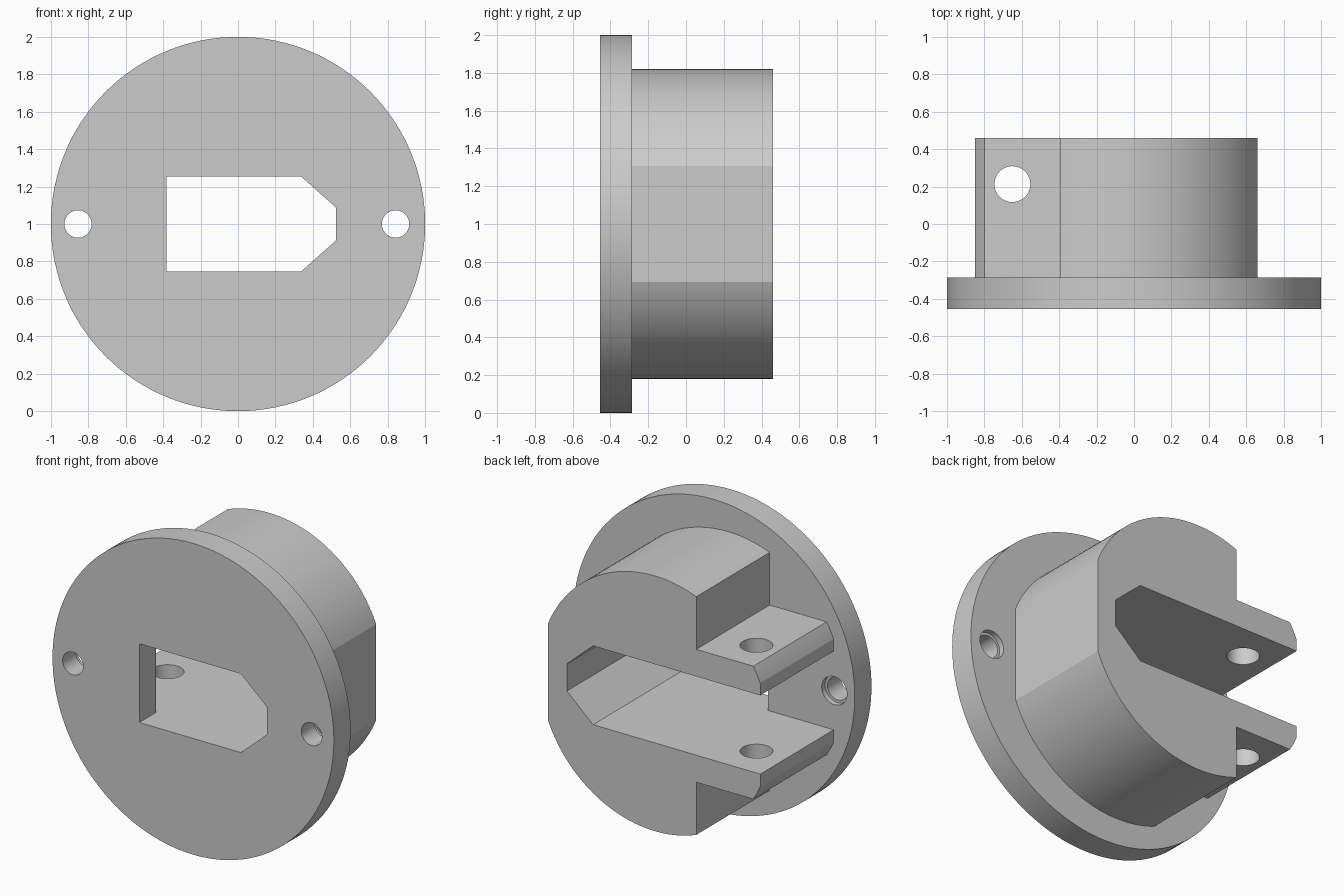
import bpy, bmesh
from math import sin, cos, pi, atan2, sqrt, radians
from mathutils import Matrix

if "Cube" in bpy.data.objects:
    bpy.data.objects.remove(bpy.data.objects["Cube"], do_unlink=True)

grey = bpy.data.materials.new("light grey")
grey.use_nodes = True
grey.diffuse_color = (0.6, 0.6, 0.6, 1)
grey.node_tree.nodes["Principled BSDF"].inputs["Base Color"].default_value = (0.6, 0.6, 0.6, 1)

MID = 1.0                                # height of the axis
FRONT, STEP, BACK = -0.455, -0.285, 0.46   # flange front, flange back, body back
BODY_R, BODY_X = 0.82, -0.10             # body circle, offset to one side


def prism(name, points, y0, y1):
    """Extrude an (x, height above axis) outline from y0 to y1."""
    bm = bmesh.new()
    face = bm.faces.new([bm.verts.new((x, y0, MID + h)) for x, h in points])
    new = bmesh.ops.extrude_face_region(bm, geom=[face])["geom"]
    moved = [v for v in new if isinstance(v, bmesh.types.BMVert)]
    bmesh.ops.translate(bm, verts=moved, vec=(0, y1 - y0, 0))
    bmesh.ops.recalc_face_normals(bm, faces=bm.faces)
    mesh = bpy.data.meshes.new(name)
    bm.to_mesh(mesh)
    bm.free()
    mesh.materials.append(grey)
    obj = bpy.data.objects.new(name, mesh)
    bpy.context.collection.objects.link(obj)
    return obj


def circle(x, r, n):
    return [(x + r * cos(2 * pi * i / n), r * sin(2 * pi * i / n)) for i in range(n)]


def body_height(x):
    return sqrt(BODY_R ** 2 - (x - BODY_X) ** 2)


def body_arc(xa, xb, n):
    """Points along the upper body circle from xa to xb."""
    a, b = (atan2(body_height(x), x - BODY_X) for x in (xa, xb))
    angles = [a + (b - a) * i / n for i in range(n + 1)]
    return [(BODY_X + BODY_R * cos(t), BODY_R * sin(t)) for t in angles]


def mirrored(upper):
    return upper + [(x, -h) for x, h in reversed(upper)]


def cut(obj, cutter):
    cutter.hide_render = True
    mod = obj.modifiers.new("cut", "BOOLEAN")
    mod.operation = "DIFFERENCE"
    mod.solver = "EXACT"
    mod.object = cutter
    bpy.ops.object.select_all(action="DESELECT")
    bpy.context.view_layer.objects.active = obj
    obj.select_set(True)
    bpy.ops.object.modifier_apply(modifier=mod.name)
    bpy.data.objects.remove(cutter, do_unlink=True)


# Slot outline with a pointed, blunt-tipped end
slot_end = [(0.525, 0.087), (0.338, 0.253)]

# Round flange with slot and two stepped screw holes
flange = prism("flange", circle(0, 1.0, 128), FRONT, STEP)
cut(flange, prism("slot_cutter", mirrored(slot_end + [(-0.383, 0.253)]), FRONT - 0.1, STEP + 0.1))
for x in (-0.855, 0.842):
    cut(flange, prism("screw_hole_cutter", circle(x, 0.073, 48), FRONT - 0.1, STEP + 0.1))
    cut(flange, prism("screw_recess_cutter", circle(x, 0.09, 48), STEP - 0.035, STEP + 0.1))

# Body with a side flat, an open slot and two projecting lugs
lug = body_height(-0.80)
upper = (slot_end + [(-0.85, 0.253)] + body_arc(-0.85, -0.80, 6)
         + [(-0.395, lug)] + body_arc(-0.395, 0.66, 40))
body = prism("body", mirrored(upper), STEP, BACK)

# Pin hole through both lugs
pin = prism("pin_hole_cutter", circle(0, 0.096, 48), -1, 1)
pin.data.transform(Matrix.Translation((-0.65, 0.213, MID))
                   @ Matrix.Rotation(pi / 2, 4, "X") @ Matrix.Translation((0, 0, -MID)))
cut(body, pin)

# Smooth round walls, crisp edges
for obj in (flange, body):
    bpy.ops.object.select_all(action="DESELECT")
    bpy.context.view_layer.objects.active = obj
    obj.select_set(True)
    bpy.ops.object.shade_smooth_by_angle(angle=radians(20))
